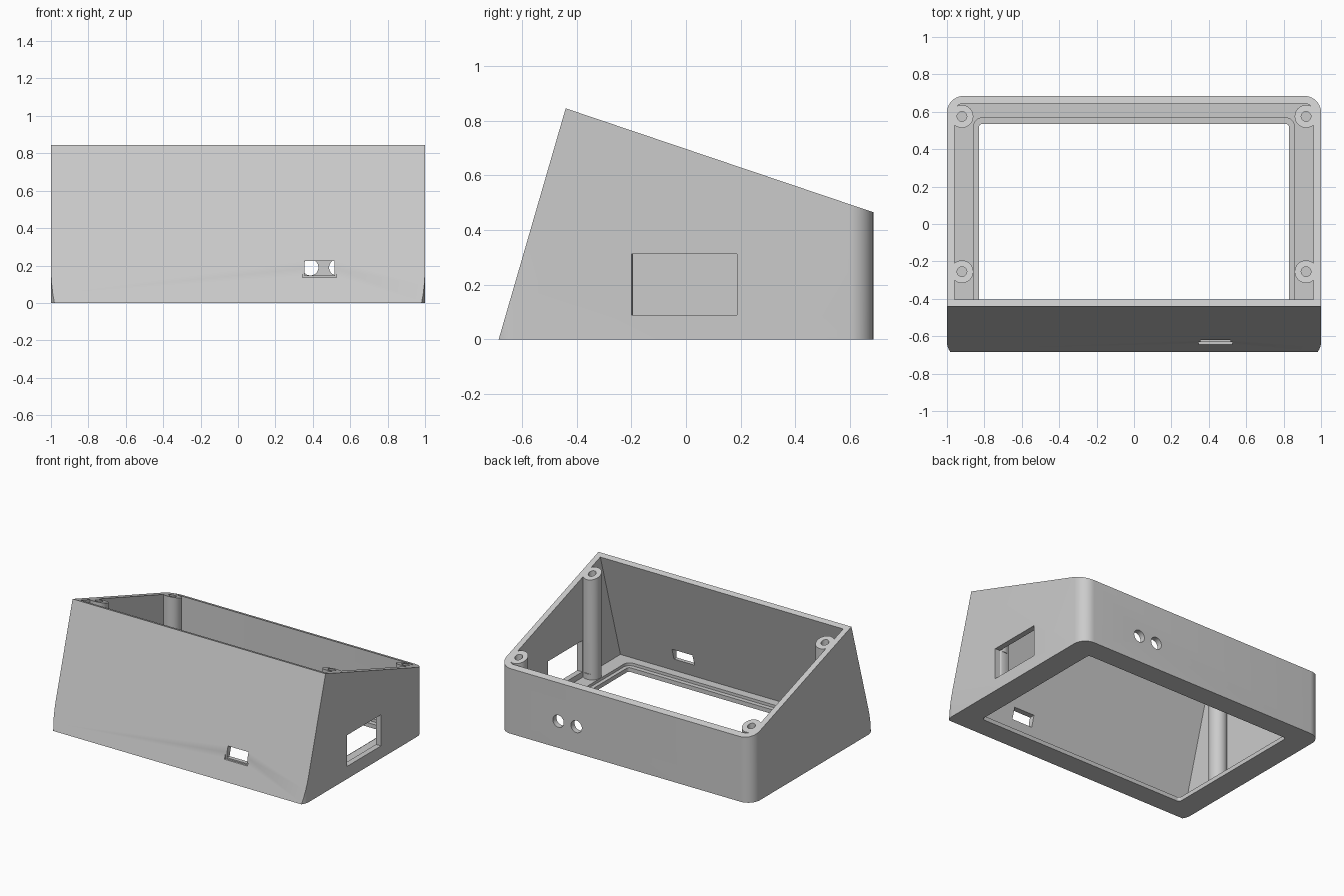
import bpy, bmesh, math
from mathutils import Vector, Matrix

cube = bpy.data.objects.get("Cube")
if cube:
    bpy.data.objects.remove(cube, do_unlink=True)

WALL, FLOOR, LIP = 0.04, 0.05, 0.03
HALF_Y = 0.685
FRONT_LEAN = Vector((0, -0.845, 0.245))   # outward normal of the leaning front
TOP_SLOPE = math.atan2(-0.38, 1.125)      # tilt of the open top

grey = bpy.data.materials.new("plain_grey")
grey.use_nodes = True
grey.diffuse_color = (0.6, 0.6, 0.6, 1)
grey.node_tree.nodes["Principled BSDF"].inputs["Base Color"].default_value = (0.6, 0.6, 0.6, 1)


def top_z(y):
    return 0.845 + (y + 0.44) * math.tan(TOP_SLOPE)


def make_object(name, bm):
    bmesh.ops.recalc_face_normals(bm, faces=bm.faces[:])
    mesh = bpy.data.meshes.new(name)
    bm.to_mesh(mesh)
    bm.free()
    mesh.materials.append(grey)
    obj = bpy.data.objects.new(name, mesh)
    bpy.context.scene.collection.objects.link(obj)
    return obj


def rounded_prism(name, x, y0, y1, z0, z1, radius, front_y=None):
    """Upright rounded block, optionally trimmed by the leaning front plane."""
    bm = bmesh.new()
    verts, steps = [], 10
    corners = [(x, y1), (-x, y1), (-x, y0), (x, y0)]
    for i, (cx, cy) in enumerate(corners):
        cx -= math.copysign(radius, cx)
        cy += radius if i > 1 else -radius
        for s in range(steps + 1):
            a = math.pi / 2 * (i + s / steps)
            verts.append(bm.verts.new((cx + radius * math.cos(a), cy + radius * math.sin(a), z0)))
    base = bm.faces.new(verts)
    grown = bmesh.ops.extrude_face_region(bm, geom=[base])["geom"]
    bmesh.ops.translate(bm, vec=(0, 0, z1 - z0), verts=[g for g in grown if isinstance(g, bmesh.types.BMVert)])
    if front_y is not None:
        bmesh.ops.bisect_plane(bm, geom=bm.verts[:] + bm.edges[:] + bm.faces[:], dist=1e-5,
                               plane_co=(0, front_y, 0), plane_no=FRONT_LEAN, clear_outer=True)
        bmesh.ops.holes_fill(bm, edges=[e for e in bm.edges if e.is_boundary], sides=0)
    return make_object(name, bm)


def box(name, low, high, turn=None):
    low, high = Vector(low), Vector(high)
    bm = bmesh.new()
    bmesh.ops.create_cube(bm, size=1)
    bmesh.ops.scale(bm, vec=high - low, verts=bm.verts)
    bmesh.ops.translate(bm, vec=(low + high) / 2, verts=bm.verts)
    if turn:
        bm.transform(turn)
    return make_object(name, bm)


def cylinder(name, centre, radius, length, along_y=False):
    bm = bmesh.new()
    bmesh.ops.create_cone(bm, cap_ends=True, segments=40, radius1=radius, radius2=radius, depth=length)
    if along_y:
        bm.transform(Matrix.Rotation(math.pi / 2, 4, "X"))
    bm.transform(Matrix.Translation(centre))
    return make_object(name, bm)


def combine(target, other, operation="DIFFERENCE"):
    mod = target.modifiers.new("combine", "BOOLEAN")
    mod.operation, mod.solver, mod.object = operation, "EXACT", other
    bpy.context.view_layer.objects.active = target
    bpy.ops.object.modifier_apply(modifier=mod.name)
    bpy.data.objects.remove(other, do_unlink=True)


# Shell with leaning front wall, hollowed down to the floor
case = rounded_prism("enclosure_shell", 1, -0.72, HALF_Y, 0, 1, 0.09, -HALF_Y)
combine(case, rounded_prism("cavity", 1 - WALL, -0.9, HALF_Y - WALL, FLOOR, 1.2, 0.05, -HALF_Y + WALL))

# Screw posts in the corners with blind holes
posts = [(sx * 0.92, y) for sx in (-1, 1) for y in (-0.255, 0.575)]
for x, y in posts:
    combine(case, cylinder("post", (x, y, 0.47), 0.061, 0.9), "UNION")
for x, y in posts:
    bottom = top_z(y) - 0.25
    combine(case, cylinder("post_hole", (x, y, bottom + 0.5), 0.026, 1))

# Floor opening with a stepped ledge
combine(case, rounded_prism("opening", 0.83, -0.535, 0.535, -0.1, 0.2, 0.02))
combine(case, rounded_prism("ledge", 0.857, -0.567, 0.567, LIP, 0.2, 0.045))

# Side window, front port with a shallow recess, and two round rear holes
combine(case, box("window", (0.85, -0.2, 0.09), (1.1, 0.187, 0.313)))
combine(case, box("port", (0.355, -0.8, 0.146), (0.517, -0.5, 0.225)))
combine(case, box("port_recess", (0.345, -0.8, 0.137), (0.527, -0.632, 0.235)))
for x in (0.387, 0.53):
    combine(case, cylinder("rear_hole", (x, HALF_Y, 0.19), 0.043, 0.3, True))

# Trim everything to the sloping open top
tilt = Matrix.Translation((0, -0.44, 0.845)) @ Matrix.Rotation(TOP_SLOPE, 4, "X")
combine(case, box("top_trim", (-2, -2, 0), (2, 2, 2), tilt))

bpy.ops.object.select_all(action="DESELECT")
case.select_set(True)
bpy.context.view_layer.objects.active = case
bpy.ops.object.shade_smooth_by_angle(angle=math.radians(30))
